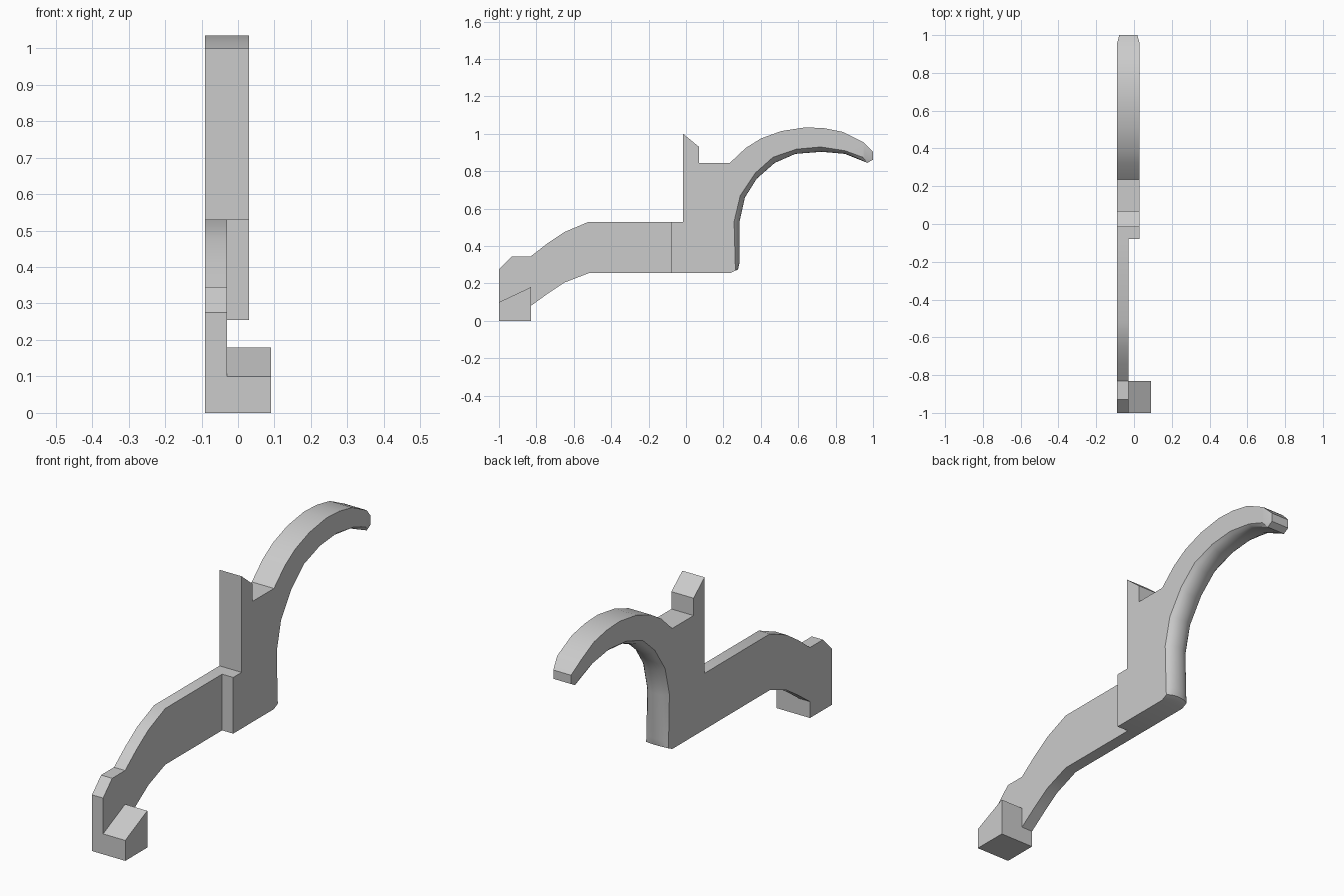
import bpy, bmesh, math

if "Cube" in bpy.data.objects:
    bpy.data.objects.remove(bpy.data.objects["Cube"])


def loft(name, slices):
    """slices: list of (x, [(y, z), ...]) with equal point counts, capped at both ends."""
    bm = bmesh.new()
    rings = [[bm.verts.new((x, y, z)) for y, z in pts] for x, pts in slices]
    n = len(rings[0])
    for a, b in zip(rings, rings[1:]):
        for i in range(n):
            j = (i + 1) % n
            bm.faces.new((a[i], a[j], b[j], b[i]))
    bm.faces.new(rings[0])
    bm.faces.new(rings[-1][::-1])
    bmesh.ops.recalc_face_normals(bm, faces=bm.faces[:])
    mesh = bpy.data.meshes.new(name)
    bm.to_mesh(mesh)
    bm.free()
    obj = bpy.data.objects.new(name, mesh)
    bpy.context.collection.objects.link(obj)
    bpy.ops.object.select_all(action='DESELECT')
    obj.select_set(True)
    bpy.context.view_layer.objects.active = obj
    bpy.ops.object.shade_smooth_by_angle(angle=math.radians(30))
    return obj


# Thin front arm
arm = [(-1, 0), (-.83, 0), (-.83, .08), (-.74, .145), (-.65, .205), (-.52, .255),
       (-.08, .255), (-.08, .53), (-.52, .53), (-.65, .475), (-.74, .415),
       (-.83, .345), (-.93, .345), (-1, .275)]
loft("front_arm", [(-.09, arm), (-.03, arm)])

# Wedge foot pad at the front end
pad = [(-1, 0), (-.83, 0), (-.83, .18), (-1, .1)]
loft("foot_pad", [(-.03, pad), (.09, pad)])

# Body and hook: fixed outline, plus a finger curve that bulges across the width
outer = [(.95, .955), (.84, 1.01), (.74, 1.03), (.64, 1.035), (.51, 1.015), (.40, .975),
         (.32, .925), (.235, .845), (.07, .845), (.07, .93), (-.015, 1), (-.015, .53),
         (-.08, .53), (-.08, .255), (.235, .255)]
edge = [(.265, .27), (.263, .31), (.257, .53), (.29, .67), (.37, .79), (.465, .875),
        (.59, .918), (.72, .93), (.85, .91)]
ridge = [(.278, .275), (.286, .31), (.286, .53), (.315, .66), (.378, .76), (.475, .845),
         (.585, .893), (.725, .904), (.85, .893)]
tip_edge = [(.945, .875), (.955, .87), (.955, .95)]
tip_ridge = [(.97, .845), (1, .862), (1, .905)]

slices = []
for u in (-1, -.8, -.6, -.3, 0, .3, .6, .8, 1):
    t = 1 - abs(u) ** 2.5
    curve = [(a + (c - a) * t, b + (d - b) * t) for (a, b), (c, d) in zip(edge, ridge)]
    tip = tip_edge if abs(u) == 1 else tip_ridge
    slices.append((-.03 + .06 * u, outer + curve + tip))
loft("body_and_hook", slices)
